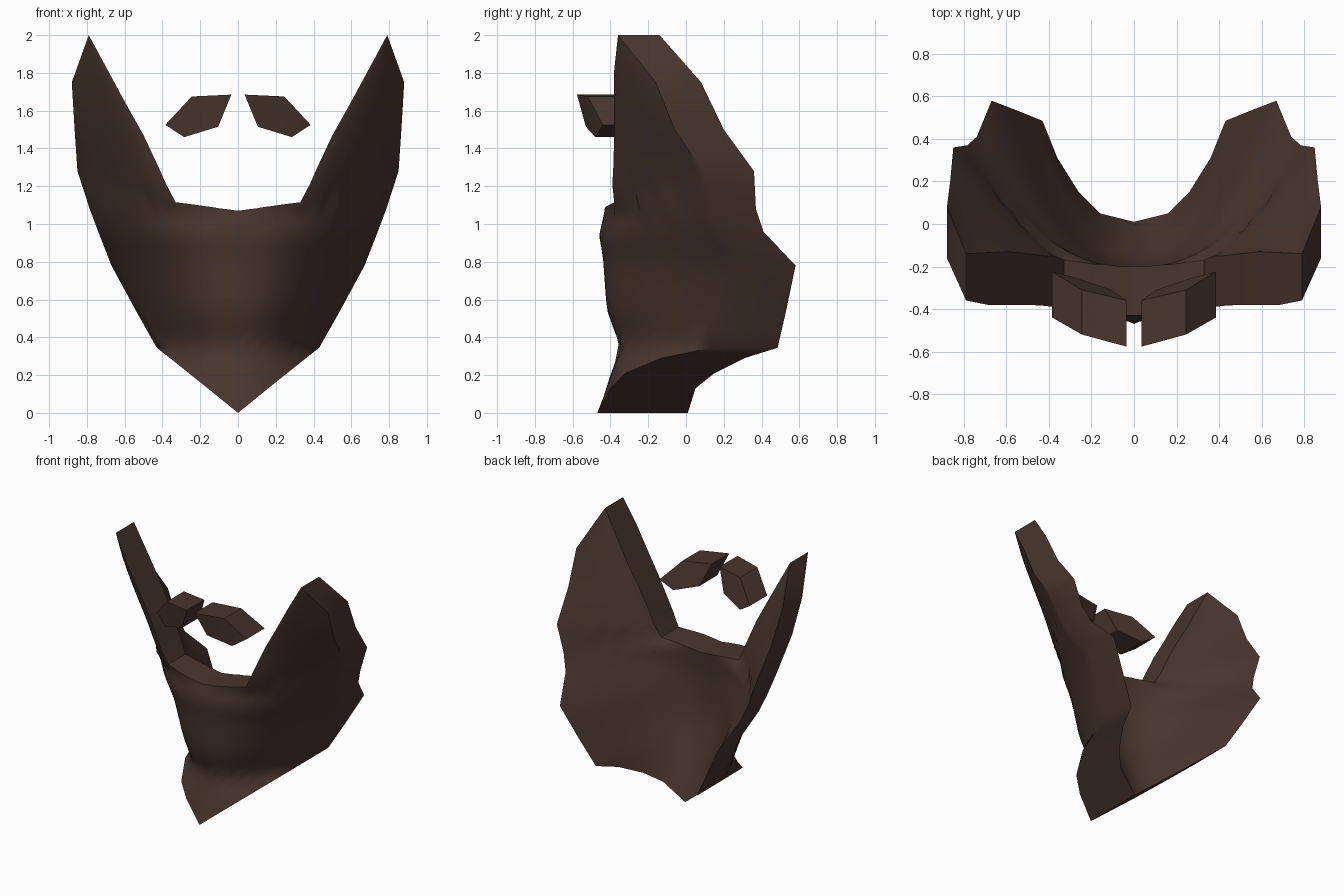
import bpy, bmesh

if "Cube" in bpy.data.objects:
    bpy.data.objects.remove(bpy.data.objects["Cube"])

brown = bpy.data.materials.new("dark_brown")
brown.diffuse_color = (0.066, 0.036, 0.027, 1)
brown.use_nodes = True
brown.node_tree.nodes["Principled BSDF"].inputs["Base Color"].default_value = brown.diffuse_color


def finish(bm, name, angle):
    bmesh.ops.remove_doubles(bm, verts=bm.verts, dist=0.0005)
    bmesh.ops.recalc_face_normals(bm, faces=bm.faces)
    mesh = bpy.data.meshes.new(name)
    bm.to_mesh(mesh)
    bm.free()
    mesh.materials.append(brown)
    ob = bpy.data.objects.new(name, mesh)
    bpy.context.collection.objects.link(ob)
    bpy.ops.object.select_all(action='DESELECT')
    ob.select_set(True)
    bpy.context.view_layer.objects.active = ob
    bpy.ops.object.shade_smooth_by_angle(angle=angle)
    return ob


def at_height(table, z):
    """Row of a (z, values...) table, listed top down, at height z."""
    z = min(max(z, table[-1][0]), table[0][0])
    for a, b in zip(table, table[1:]):
        if z >= b[0]:
            t = (a[0] - z) / (a[0] - b[0])
            return [p + (q - p) * t for p, q in zip(a, b)][1:]


# Rims, sideburn tip to chin or lip: (z, x, front y, back y)
outer = [(2, .79, -.36, -.14), (1.75, .88, -.16, .08), (1.5, .865, -.06, .20),
         (1.28, .85, .09, .36), (1.08, .785, .135, .37), (.96, .74, .17, .41),
         (.78, .67, .305, .58), (.54, .54, .25, .53), (.345, .43, .14, .485),
         (.29, .36, -.13, .31), (.21, .26, -.32, .15), (.13, .16, -.40, .05),
         (0, 0, -.47, .01)]
inner = [(2, .79, -.36, -.14), (1.815, .69, -.38, -.135), (1.63, .59, -.38, -.13),
         (1.47, .50, -.38, -.14), (1.30, .42, -.385, -.15), (1.21, .38, -.39, -.15),
         (1.115, .33, -.38, -.17), (1.105, .25, -.40, -.18), (1.095, .18, -.42, -.19),
         (1.09, .14, -.425, -.19), (1.083, .10, -.43, -.195), (1.077, .05, -.43, -.2),
         (1.07, 0, -.43, -.2)]
# Centre line, lip to chin tip
centre = inner[:-1] + [(1.07, 0, -.43, -.2), (.94, 0, -.46, -.21), (.83, 0, -.44, -.21),
                       (.69, 0, -.43, -.2), (.55, 0, -.42, -.18), (.45, 0, -.385, -.15),
                       (.345, 0, -.345, -.11), (.23, 0, -.39, -.065), (.14, 0, -.42, -.03),
                       (.07, 0, -.44, 0), (0, 0, -.47, .01)]


def depth(x, z):
    """Front and back y: rounded around the jaw, flatter on the sideburns."""
    xo, fo, ko = at_height(outer, z)
    xi, fi, ki = at_height(centre, z)
    u = min(max((x - xi) / max(xo - xi, 1e-6), 0), 1)
    power = 2.3 - min(max((z - 1.07) / .06, 0), 1)
    w = u ** power
    return fi + (fo - fi) * w, ki + (ko - ki) * w


# Beard: a grid of ribs running from the inner rim to the outer rim
STEPS, SUB = 16, 2
ribs = []
for n in range((len(outer) - 1) * SUB + 1):
    k, t = min(n // SUB, len(outer) - 2), 0
    t = n / SUB - k
    o = [p + (q - p) * t for p, q in zip(outer[k], outer[k + 1])]
    i = [p + (q - p) * t for p, q in zip(inner[k], inner[k + 1])]
    rib = [(i[1], i[0], i[2], i[3])]
    for s in range(1, STEPS):
        z, x = (p + (q - p) * s / STEPS for p, q in zip(i[:2], o[:2]))
        rib.append((x, z, *depth(x, z)))
    rib.append((o[1], o[0], o[2], o[3]))
    ribs.append(rib)
ribs += [[(-x, z, f, b) for x, z, f, b in rib] for rib in reversed(ribs[:-1])]

bm = bmesh.new()
front = [[bm.verts.new((x, f, z)) for x, z, f, b in rib] for rib in ribs]
back = [[bm.verts.new((x, b, z)) for x, z, f, b in rib] for rib in ribs]
for r in range(len(ribs) - 1):
    for grid in (front, back):
        for c in range(STEPS):
            bm.faces.new((grid[r][c], grid[r][c + 1], grid[r + 1][c + 1], grid[r + 1][c]))
    for c in (0, -1):  # inner and outer rim walls
        bm.faces.new((front[r][c], front[r + 1][c], back[r + 1][c], back[r][c]))
finish(bm, "beard", 0.7)

# Moustache: two curved plates, (x, z, front y, back y)
half = [(.035, 1.685, -.577, -.36), (.245, 1.675, -.52, -.31), (.385, 1.525, -.44, -.225),
        (.285, 1.46, -.48, -.25), (.105, 1.515, -.53, -.31)]
for side, name in ((1, "moustache_right"), (-1, "moustache_left")):
    bm = bmesh.new()
    f = [bm.verts.new((side * x, a, z)) for x, z, a, b in half]
    k = [bm.verts.new((side * x, b, z)) for x, z, a, b in half]
    for ring in (f, k):
        bm.faces.new((ring[0], ring[1], ring[4]))
        bm.faces.new((ring[1], ring[3], ring[4]))
        bm.faces.new((ring[1], ring[2], ring[3]))
    for n in range(5):
        m = (n + 1) % 5
        bm.faces.new((f[n], f[m], k[m], k[n]))
    finish(bm, name, 0.6)
